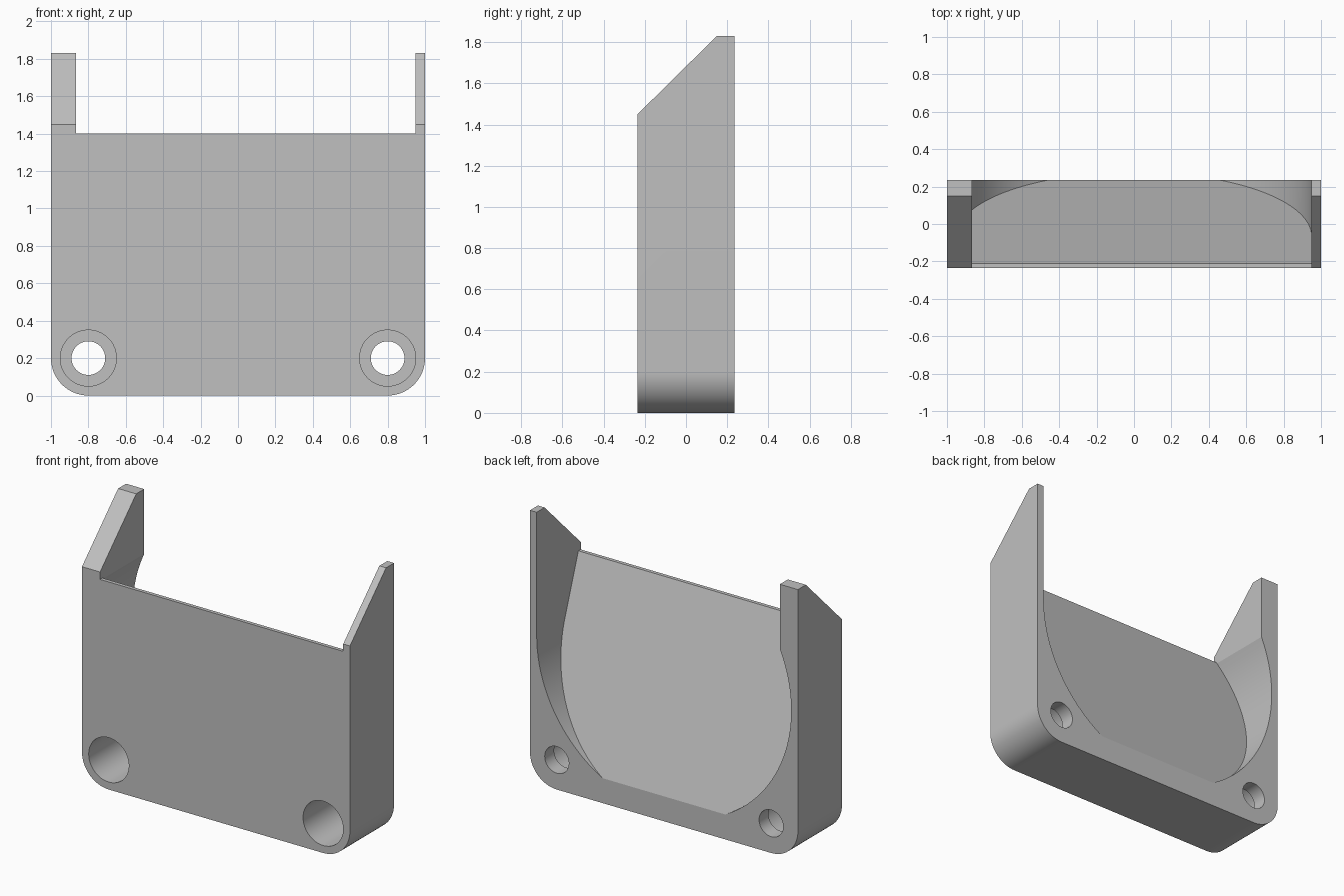
import bpy, bmesh
from math import cos, sin, pi, radians, acos, asin

if "Cube" in bpy.data.objects:
    bpy.data.objects.remove(bpy.data.objects["Cube"], do_unlink=True)

HALF_DEPTH = 0.235
TOP = 1.83
CENTRE_Z, RADIUS = 1.0, 0.95
WALL_R, WALL_L = -0.865, RADIUS      # inner faces of the two side walls
RIM_Z, RIM_Y = 1.4, -0.21            # top edge of the sloping floor

grey = bpy.data.materials.new("grey plastic")
grey.use_nodes = True
colour = (0.53, 0.53, 0.53, 1)
grey.diffuse_color = colour
grey.node_tree.nodes["Principled BSDF"].inputs["Base Color"].default_value = colour


def arc(cx, cz, r, start, end, steps):
    angles = [start + (end - start) * i / steps for i in range(steps + 1)]
    return [(cx + r * cos(a), cz + r * sin(a)) for a in angles]


def prism(name, front, back):
    """Solid between two matching 3D outlines."""
    bm = bmesh.new()
    f = [bm.verts.new(p) for p in front]
    b = [bm.verts.new(p) for p in back]
    bm.faces.new(f)
    bm.faces.new(b[::-1])
    for i in range(len(f)):
        j = (i + 1) % len(f)
        bm.faces.new((f[j], f[i], b[i], b[j]))
    bmesh.ops.recalc_face_normals(bm, faces=bm.faces)
    mesh = bpy.data.meshes.new(name)
    bm.to_mesh(mesh)
    bm.free()
    mesh.materials.append(grey)
    obj = bpy.data.objects.new(name, mesh)
    bpy.context.collection.objects.link(obj)
    return obj


def extrude_y(name, outline, y0, y1):
    return prism(name, [(x, y0, z) for x, z in outline], [(x, y1, z) for x, z in outline])


def cut(target, cutter):
    cutter.hide_render = True
    mod = target.modifiers.new("cut", "BOOLEAN")
    mod.operation, mod.solver, mod.object = "DIFFERENCE", "EXACT", cutter
    bpy.context.view_layer.objects.active = target
    bpy.ops.object.modifier_apply(modifier=mod.name)
    bpy.data.objects.remove(cutter, do_unlink=True)


# Block with rounded lower corners
outline = arc(-0.8, 0.2, 0.2, pi, 1.5 * pi, 16) + arc(0.8, 0.2, 0.2, 1.5 * pi, 2 * pi, 16)
outline += [(1, TOP), (-1, TOP)]
body = extrude_y("duct_housing", outline, -HALF_DEPTH, HALF_DEPTH)

# Slanted front of the two side walls
slope = [(-0.335, 1.351), (0.25, 1.929), (-0.335, 1.929)]
slope = [(-0.235, 1.45), (0.15, TOP), (0.15, 2), (-0.5, 2), (-0.5, 1.45)]
cut(body, prism("slope_cutter", [(-2, y, z) for y, z in slope], [(2, y, z) for y, z in slope]))

# Open gap between the walls, above the front plate
gap = [(WALL_R, RIM_Z), (WALL_L, RIM_Z), (WALL_L, 2), (WALL_R, 2)]
cut(body, extrude_y("gap_cutter", gap, -1, 1))


# Round cavity with a sloping floor, open at the back and top
def floor_y(z):
    return RIM_Y + (RIM_Z - z) * (HALF_DEPTH - RIM_Y) / (RIM_Z - 0.168)


start = pi - asin((RADIUS ** 2 - WALL_R ** 2) ** 0.5 / RADIUS)
cavity = arc(0, CENTRE_Z, RADIUS, start, 2 * pi, 72) + [(WALL_L, 2), (WALL_R, 2)]
cut(body, prism("cavity_cutter", [(x, floor_y(z), z) for x, z in cavity],
                [(x, 0.6, z) for x, z in cavity]))

# Screw holes, counterbored from the front
for side in (-1, 1):
    for radius, y1 in ((0.15, 0.135), (0.09, 1)):
        ring = arc(side * 0.8, 0.2, radius, 0, 2 * pi, 48)[:-1]
        cut(body, extrude_y("hole_cutter", ring, -1, y1))

# Smooth curved faces, crisp edges
bpy.ops.object.select_all(action="DESELECT")
body.select_set(True)
bpy.context.view_layer.objects.active = body
bpy.ops.object.shade_smooth_by_angle(angle=radians(15))
